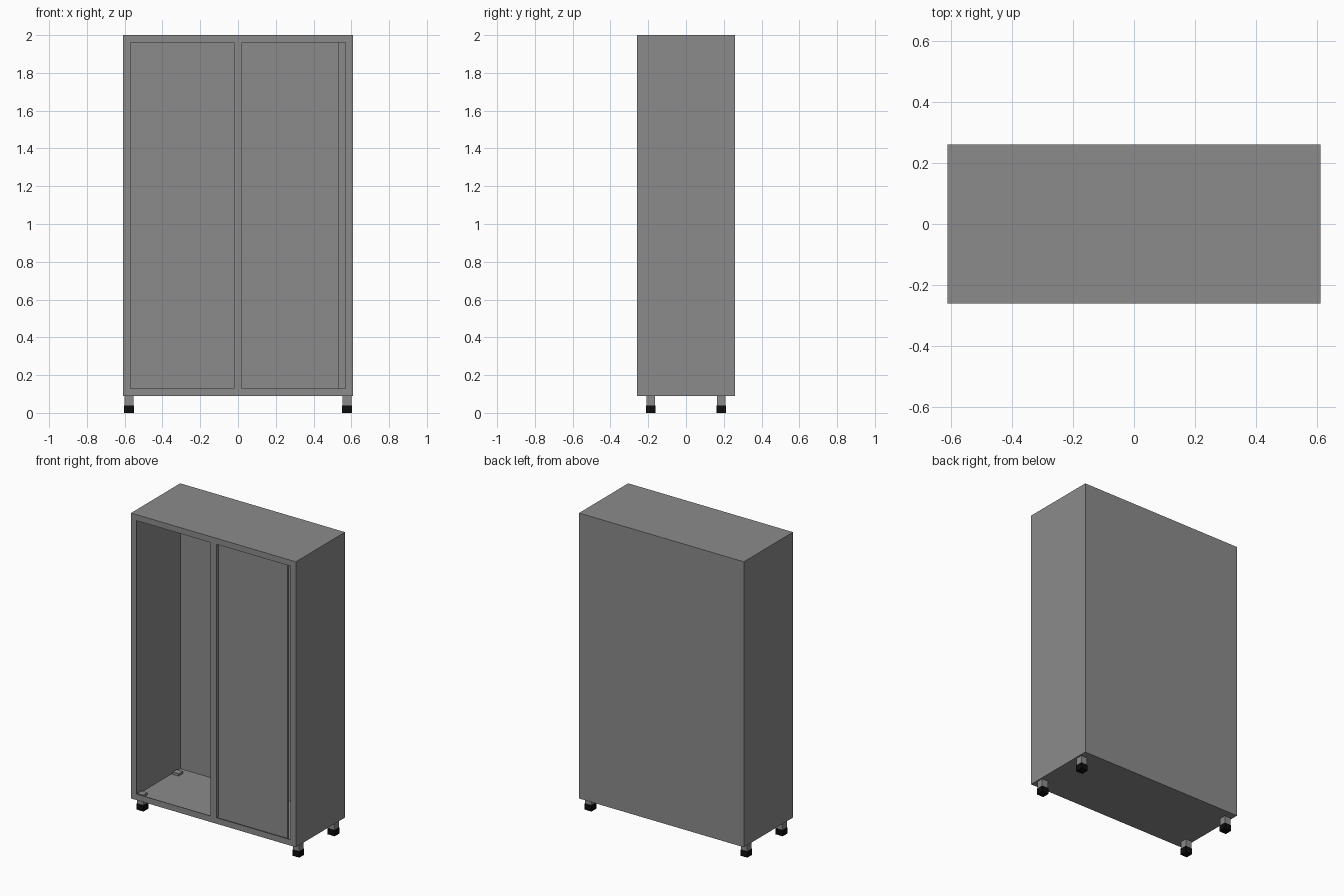
import bpy, bmesh

if "Cube" in bpy.data.objects:
    bpy.data.objects.remove(bpy.data.objects["Cube"])

W, D, Z0, Z1 = 0.61, 0.26, 0.09, 2.0


def material(name, rgb):
    m = bpy.data.materials.new(name)
    m.diffuse_color = (*rgb, 1)
    m.use_nodes = True
    m.node_tree.nodes["Principled BSDF"].inputs["Base Color"].default_value = m.diffuse_color
    return m


GREY = material("grey_metal", (0.26, 0.26, 0.26))
BLACK = material("black_rubber", (0.004, 0.004, 0.004))


def finish(name, bm, mat):
    me = bpy.data.meshes.new(name)
    bm.to_mesh(me)
    bm.free()
    me.materials.append(mat)
    ob = bpy.data.objects.new(name, me)
    bpy.context.collection.objects.link(ob)
    return ob


def box_mesh(x, y, z):
    bm = bmesh.new()
    bmesh.ops.create_cube(bm, size=1)
    for v in bm.verts:
        v.co = [lo + (c + 0.5) * (hi - lo) for c, (lo, hi) in zip(v.co, (x, y, z))]
    return bm


def box(name, x, y, z, mat):
    return finish(name, box_mesh(x, y, z), mat)


def thicken(ob, t):
    mod = ob.modifiers.new("sheet", 'SOLIDIFY')
    mod.thickness = t
    mod.offset = -1


# sheet-metal body, open at the front
bm = box_mesh((-W, W), (-D, D), (Z0, Z1))
bm.normal_update()
bmesh.ops.delete(bm, geom=[f for f in bm.faces if f.normal.y < -0.5], context='FACES_ONLY')
thicken(finish("cabinet_body", bm, GREY), 0.004)

# front frame with two openings
xs = [-W, -0.57, -0.022, 0.022, 0.57, W]
zs = [Z0, 0.13, 1.96, Z1]
bm = bmesh.new()
grid = [[bm.verts.new((x, -D, z)) for x in xs] for z in zs]
for j in range(3):
    for i in range(5):
        if j == 1 and i in (1, 3):
            continue
        bm.faces.new((grid[j][i], grid[j][i + 1], grid[j + 1][i + 1], grid[j + 1][i]))
thicken(finish("front_frame", bm, GREY), 0.005)

# centre post and the recessed right door, which stops short of the frame
box("centre_post", (-0.022, 0.022), (-D + 0.001, -D + 0.02), (0.13, 1.96), GREY)
box("right_door", (0.0, 0.535), (-D + 0.02, -D + 0.035), (0.11, 1.98), GREY)

# four square legs with rubber tips, poking slightly through the floor
for sx, side in ((-1, "left"), (1, "right")):
    for sy, end in ((-1, "front"), (1, "back")):
        x, y = sx * 0.577, sy * 0.187

        def span(c, r):
            return (c - r, c + r)
        box(f"{end}_{side}_leg", span(x, 0.023), span(y, 0.023), (0.04, 0.108), GREY)
        box(f"{end}_{side}_foot", span(x, 0.026), span(y, 0.026), (0, 0.04), BLACK)
